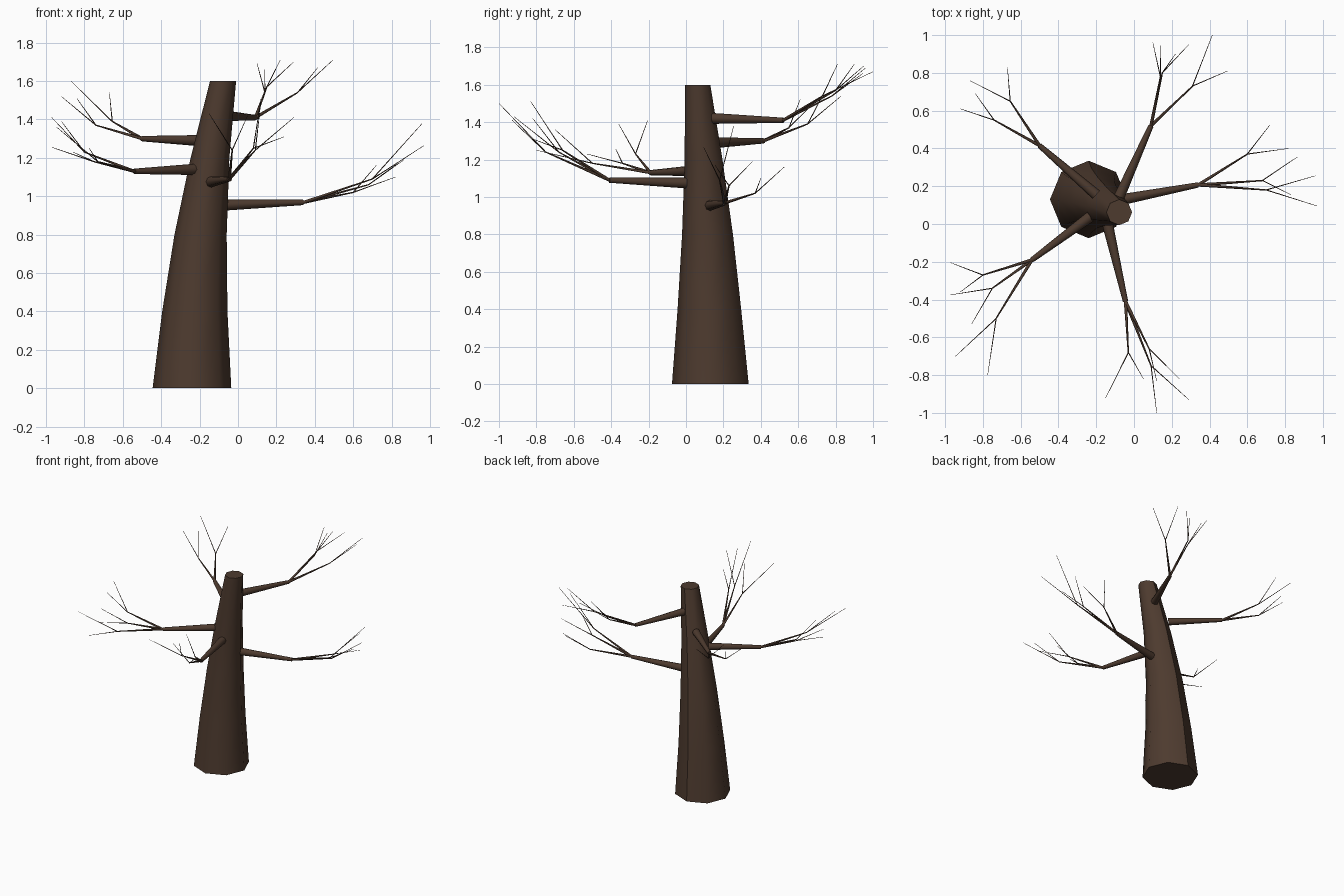
import bpy, bmesh, math
from mathutils import Vector

cube = bpy.data.objects.get("Cube")
if cube:
    bpy.data.objects.remove(cube, do_unlink=True)

bark = bpy.data.materials.new("dark_brown_bark")
bark.use_nodes = True
colour = (0.075, 0.043, 0.028, 1)
bark.diffuse_color = colour
bsdf = bark.node_tree.nodes["Principled BSDF"]
bsdf.inputs["Base Color"].default_value = colour
bsdf.inputs["Roughness"].default_value = 0.9


def add_tube(bm, points, radii, sides, level=False):
    """Tapered capped tube; level keeps every ring horizontal."""
    points = [Vector(p) for p in points]
    axis = Vector((0, 0, 1)) if level else points[-1] - points[0]
    turn = axis.to_track_quat("Z", "Y")
    rings = []
    for centre, radius in zip(points, radii):
        ring = []
        for i in range(sides):
            a = math.tau * i / sides
            offset = Vector((math.cos(a), math.sin(a), 0)) * radius
            ring.append(bm.verts.new(centre + turn @ offset))
        rings.append(ring)
    for low, high in zip(rings, rings[1:]):
        for i in range(sides):
            j = (i + 1) % sides
            bm.faces.new((low[i], low[j], high[j], high[i])).smooth = True
    caps = [bm.faces.new(rings[0][::-1]), bm.faces.new(rings[-1])]
    for cap in caps:
        for edge in cap.edges:
            edge.smooth = False
    return rings


def finish(bm, name):
    mesh = bpy.data.meshes.new(name)
    bm.to_mesh(mesh)
    bm.free()
    mesh.materials.append(bark)
    obj = bpy.data.objects.new(name, mesh)
    bpy.context.collection.objects.link(obj)
    return obj


def limb(name, start, tip, forks):
    """A thick branch whose tip splits into forks, each ending in twigs."""
    bm = bmesh.new()
    add_tube(bm, (start, tip), (0.029, 0.014), 8)
    for fork, *twigs in forks:
        add_tube(bm, (tip, fork), (0.009, 0.0035), 6)
        for twig in twigs:
            add_tube(bm, (fork, twig), (0.0032, 0.0012), 5)
    finish(bm, name)


# Leaning trunk, with one crease running up its front
bm = bmesh.new()
rings = add_tube(
    bm,
    [(-0.24, 0.13, 0), (-0.225, 0.125, 0.4), (-0.195, 0.115, 0.8),
     (-0.146, 0.094, 1.2), (-0.078, 0.062, 1.6)],
    [0.205, 0.17, 0.136, 0.101, 0.068], 8, level=True)
for low, high in zip(rings, rings[1:]):
    bm.edges.get((low[6], high[6])).smooth = False
finish(bm, "trunk")

# Lowest branch, on the left
limb("left_branch", (-0.06, 0.13, 0.955), (0.34, 0.207, 0.968), [
    [(0.6, 0.37, 1.02), (0.72, 0.525, 1.16), (0.82, 0.4, 1.1)],
    [(0.68, 0.23, 1.06), (0.865, 0.355, 1.19), (0.83, 0.155, 1.17)],
    [(0.7, 0.18, 1.09), (0.96, 0.255, 1.38), (0.97, 0.095, 1.265)],
])

# Branch reaching forward
limb("front_branch", (-0.14, 0, 1.075), (-0.045, -0.41, 1.09), [
    [(-0.03, -0.68, 1.24), (-0.15, -0.92, 1.43), (0.05, -0.82, 1.42)],
    [(0.08, -0.66, 1.25), (0.24, -0.82, 1.31), (0.12, -0.83, 1.51)],
    [(0.09, -0.75, 1.24), (0.29, -0.93, 1.41), (0.12, -1, 1.5)],
])

# Branch reaching forward on the right
limb("front_right_branch", (-0.23, 0.04, 1.14), (-0.54, -0.19, 1.13), [
    [(-0.8, -0.27, 1.23), (-0.97, -0.205, 1.41), (-0.92, -0.36, 1.39)],
    [(-0.75, -0.34, 1.18), (-0.97, -0.375, 1.255), (-0.86, -0.53, 1.23)],
    [(-0.73, -0.5, 1.18), (-0.945, -0.7, 1.36), (-0.775, -0.8, 1.25)],
])

# Branch reaching back on the right
limb("back_right_branch", (-0.2, 0.155, 1.29), (-0.5, 0.415, 1.3), [
    [(-0.74, 0.55, 1.37), (-0.84, 0.69, 1.51), (-0.92, 0.61, 1.52)],
    [(-0.655, 0.65, 1.39), (-0.67, 0.83, 1.54), (-0.87, 0.76, 1.6)],
])

# Highest branch, at the back
limb("back_branch", (-0.08, 0.14, 1.42), (0.09, 0.52, 1.41), [
    [(0.31, 0.73, 1.54), (0.415, 1, 1.67), (0.495, 0.81, 1.71)],
    [(0.15, 0.8, 1.57), (0.22, 0.9, 1.71), (0.29, 0.95, 1.7)],
    [(0.14, 0.78, 1.54), (0.1, 0.96, 1.69), (0.14, 0.945, 1.66)],
])
